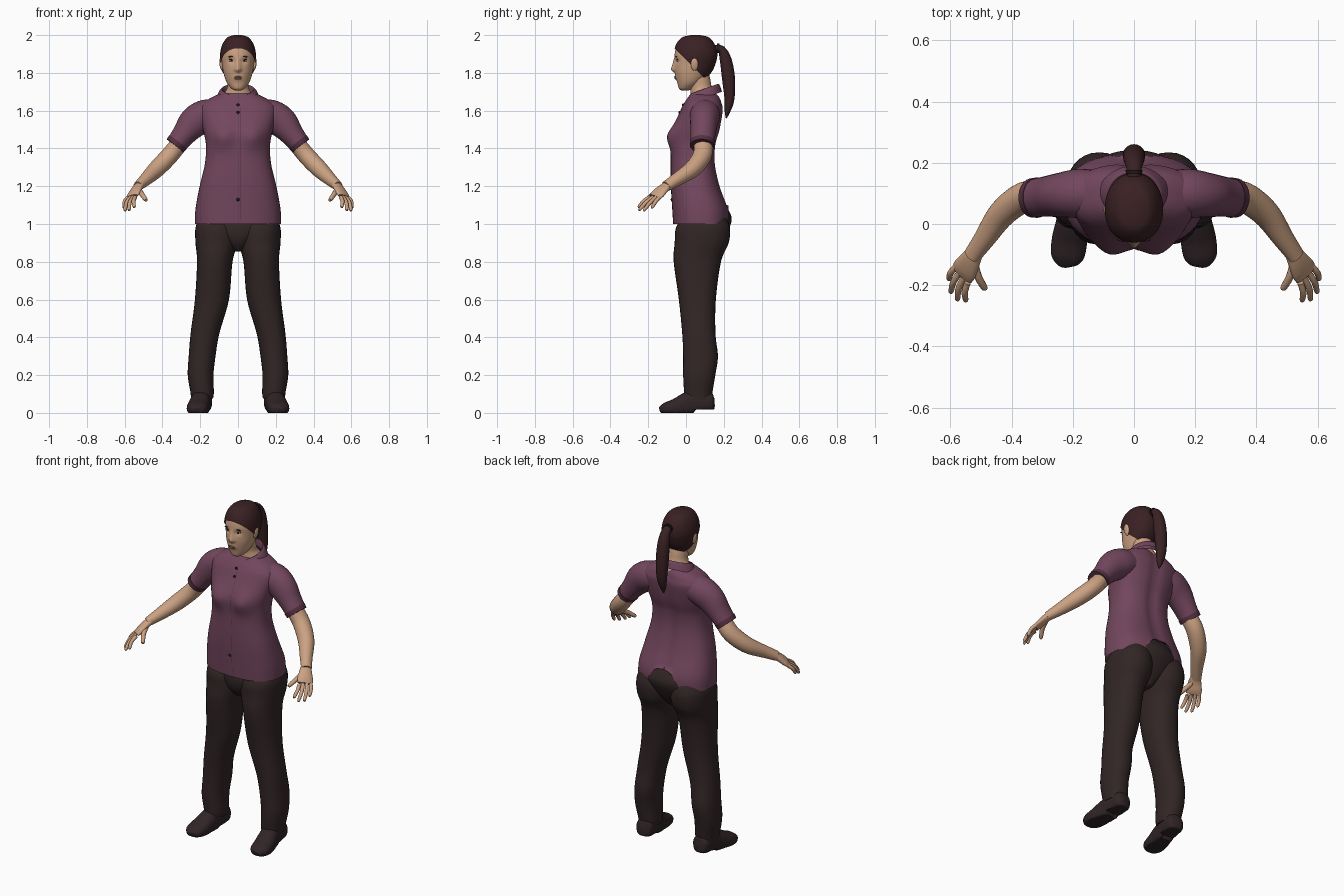
import bpy
import bmesh
import math
from mathutils import Vector, Matrix

default_cube = bpy.data.objects.get("Cube")
if default_cube:
    bpy.data.objects.remove(default_cube, do_unlink=True)

X_AXIS, Y_AXIS, Z_AXIS = Vector((1, 0, 0)), Vector((0, 1, 0)), Vector((0, 0, 1))


def make_material(name, red, green, blue):
    material = bpy.data.materials.new(name)
    material.use_nodes = True
    color = (red, green, blue, 1)
    material.diffuse_color = color
    material.node_tree.nodes["Principled BSDF"].inputs["Base Color"].default_value = color
    return material


SHIRT = make_material("plum cloth", .17, .062, .11)
TRIM = make_material("dark plum trim", .09, .03, .055)
PANTS = make_material("dark brown cloth", .032, .019, .019)
SHOE = make_material("dark leather", .03, .018, .02)
HAIR = make_material("dark brown hair", .042, .015, .017)
SKIN = make_material("skin", .6, .36, .225)
LIPS = make_material("lips", .36, .15, .11)
EYE = make_material("eye white", .5, .42, .36)
DARK = make_material("near black", .015, .01, .01)


def finish(name, bm, material, mirror=False):
    """Turn a bmesh into a smooth object, optionally mirrored across x."""
    bmesh.ops.recalc_face_normals(bm, faces=bm.faces)
    mesh = bpy.data.meshes.new(name)
    bm.to_mesh(mesh)
    bm.free()
    mesh.materials.append(material)
    obj = bpy.data.objects.new(name, mesh)
    bpy.context.collection.objects.link(obj)
    if mirror:
        modifier = obj.modifiers.new("Mirror", "MIRROR")
        modifier.use_mirror_merge = False
    bpy.ops.object.select_all(action="DESELECT")
    obj.select_set(True)
    bpy.context.view_layer.objects.active = obj
    bpy.ops.object.shade_smooth_by_angle(angle=math.radians(50))
    return obj


def smooth_rows(rows, steps):
    """Catmull-Rom interpolation of cross-section rows."""
    rows = [Vector(row) for row in rows]
    padded = [rows[0]] + rows + [rows[-1]]
    result = []
    for a, b, c, d in zip(padded, padded[1:], padded[2:], padded[3:]):
        for step in range(steps):
            t = step / steps
            result.append(b + (c - a) * (t / 2)
                          + (a * 2 - b * 5 + c * 4 - d) * (t * t / 2)
                          + (b * 3 - a - c * 3 + d) * (t ** 3 / 2))
    return result + [rows[-1]]


def loft_mesh(rows, ref=None, power=2, sides=32, steps=5, tweak=None, caps=True):
    """Skin rows of (x, y, z, radius u, radius v); rings lie flat unless ref is given."""
    bm = bmesh.new()
    sections = smooth_rows(rows, steps)
    centers = [Vector(s[:3]) for s in sections]
    rings = []
    for i, section in enumerate(sections):
        u, v = X_AXIS, Y_AXIS
        if ref is not None:
            tangent = centers[min(i + 1, len(centers) - 1)] - centers[max(i - 1, 0)]
            u = tangent.cross(ref).normalized()
            v = u.cross(tangent).normalized()
        ring = []
        for k in range(sides):
            angle = math.tau * k / sides
            c, s = math.cos(angle), math.sin(angle)
            c = math.copysign(abs(c) ** (2 / power), c)
            s = math.copysign(abs(s) ** (2 / power), s)
            point = centers[i] + u * (c * section[3]) + v * (s * section[4])
            if tweak:
                tweak(point)
            ring.append(bm.verts.new(point))
        rings.append(ring)
    for low, high in zip(rings, rings[1:]):
        for k in range(sides):
            n = (k + 1) % sides
            bm.faces.new((low[k], low[n], high[n], high[k]))
    if caps:
        bm.faces.new(rings[0])
        bm.faces.new(rings[-1])
    return bm


def loft(name, material, rows, mirror=False, **options):
    return finish(name, loft_mesh(rows, **options), material, mirror)


def blob(name, material, center, size, mirror=False, tilt=0):
    bm = bmesh.new()
    bmesh.ops.create_uvsphere(bm, u_segments=20, v_segments=12, radius=1)
    turn = Matrix.Rotation(tilt, 4, "Y")
    bmesh.ops.transform(bm, matrix=Matrix.Translation(center) @ turn
                        @ Matrix.Diagonal((*size, 1)), verts=bm.verts)
    return finish(name, bm, material, mirror)


def on_front(target, x, z):
    """Point on the front surface of a part."""
    bpy.context.view_layer.update()
    return target.ray_cast(Vector((x, -1, z)), Y_AXIS)[1]


# Shirt body with bust and a hem that rises at the back
def shape_shirt(p):
    if p.y < .04:
        p.y -= .03 * math.exp(-((abs(p.x) - .08) / .06) ** 2 - ((p.z - 1.46) / .06) ** 2)
    if p.y > .1:
        p.z = max(p.z, 1 + .1 * math.exp(-(p.x / .09) ** 4))
        p.y -= .012 * math.exp(-(p.x / .03) ** 2)


shirt = loft("shirt", SHIRT, [
    (0, .08, 1, .228, .148), (0, .075, 1.08, .225, .148), (0, .05, 1.2, .203, .13),
    (0, .037, 1.32, .175, .118), (0, .04, 1.42, .17, .118), (0, .055, 1.5, .185, .125),
    (0, .083, 1.6, .205, .113), (0, .09, 1.64, .185, .1), (0, .095, 1.67, .14, .085),
    (0, .095, 1.69, .095, .07)], power=2.5, sides=64, tweak=shape_shirt, caps=False)

# Sleeves and cuffs
loft("sleeves", SHIRT, [
    (.12, .1, 1.585, .075, .075), (.18, .1, 1.572, .084, .08), (.235, .095, 1.535, .082, .073),
    (.285, .09, 1.475, .064, .066), (.328, .085, 1.42, .055, .062)], mirror=True, ref=Y_AXIS)
loft("sleeve_cuffs", TRIM, [
    (.317, .086, 1.434, .059, .066), (.333, .085, 1.414, .057, .064)], mirror=True, ref=Y_AXIS)


# Folded collar, dipping at the front
def tilt_collar(p):
    p.z += .35 * (p.y - .09)
    if p.y < .08:
        p.z -= .03 * math.exp(-(p.x / .04) ** 2)


loft("collar", SHIRT, [
    (0, .09, 1.675, .078, .074), (0, .09, 1.712, .083, .078), (0, .09, 1.705, .097, .088),
    (0, .09, 1.665, .118, .1)], sides=48, tweak=tilt_collar, caps=False)

# Front placket edge and buttons
for i, height in enumerate((1.63, 1.59, 1.13)):
    blob(f"button_{i + 1}", DARK, on_front(shirt, 0, height), (.008, .005, .008))
placket = bmesh.new()
edge = []
for i in range(24):
    spot = on_front(shirt, .012, 1.02 + i * .026)
    edge.append([placket.verts.new(spot + Vector((dx, -.002, 0))) for dx in (-.001, .001)])
for low, high in zip(edge, edge[1:]):
    placket.faces.new((low[0], low[1], high[1], high[0]))
finish("placket_edge", placket, TRIM)

# Trousers
loft("trouser_legs", PANTS, [
    (.19, .065, .075, .058, .07), (.19, .065, .11, .062, .075), (.198, .07, .2, .068, .085),
    (.19, .077, .3, .071, .092), (.175, .068, .42, .076, .088), (.138, .06, .6, .09, .098),
    (.123, .06, .8, .094, .125), (.114, .083, .9, .111, .143), (.113, .09, .98, .112, .143),
    (.11, .1, 1.04, .09, .11)], mirror=True, power=2.2)
loft("trouser_seat", PANTS, [
    (0, .07, .855, .03, .07), (0, .075, .9, .1, .11), (0, .085, .96, .19, .135),
    (0, .1, 1.03, .19, .142), (0, .08, 1.1, .17, .128), (0, .06, 1.16, .15, .1)], sides=48)


# Shoes with flat soles
def flatten(p):
    p.z = max(p.z, .018 if p.y > .04 else 0)


loft("shoes", SHOE, [
    (.187, .15, .055, .02, .025), (.188, .135, .055, .047, .05), (.19, .08, .06, .053, .065),
    (.198, .02, .05, .053, .065), (.21, -.05, .03, .058, .048), (.217, -.105, .022, .054, .034),
    (.22, -.132, .018, .034, .02), (.22, -.14, .016, .01, .01)],
    mirror=True, ref=Z_AXIS, power=2.4, tweak=flatten)

# Bare arms and hands
loft("forearms", SKIN, [
    (.3, .09, 1.44, .045, .05), (.36, .087, 1.365, .047, .05), (.43, .035, 1.292, .045, .045),
    (.49, -.05, 1.235, .034, .035), (.53, -.105, 1.2, .025, .03)], mirror=True, ref=Y_AXIS)
across = Vector((.55, .83, 0))
knuckles = Vector((.562, -.165, 1.143))
loft("palms", SKIN, [
    (.515, -.085, 1.212, .022, .026), (.535, -.12, 1.187, .02, .036),
    (.552, -.148, 1.16, .018, .044), (*knuckles, .012, .042)], mirror=True, ref=across)
fingertips = {"index": (.55, -.253, 1.088), "middle": (.578, -.25, 1.072),
              "ring": (.6, -.225, 1.07), "little": (.606, -.182, 1.085)}


def digit(name, base, tip, radius):
    middle = base.lerp(tip, .5) + Vector((.006, 0, .006))
    end = base.lerp(tip, .93)
    loft(name, SKIN, [(*base, radius, radius), (*middle, radius, radius),
                      (*end, radius * .8, radius * .8), (*tip, .002, .002)],
         mirror=True, ref=across, sides=12)


for i, (name, tip) in enumerate(fingertips.items()):
    digit(name + "_fingers", knuckles + across * (.022 * i - .033), Vector(tip), .0105)
digit("thumbs", Vector((.522, -.125, 1.182)), Vector((.486, -.215, 1.125)), .013)

# Neck
loft("neck", SKIN, [
    (0, .1, 1.62, .085, .075), (0, .095, 1.68, .078, .07), (0, .08, 1.72, .058, .058),
    (0, .07, 1.77, .056, .058), (0, .06, 1.82, .055, .055)])


# Head with nose, eye sockets and mouth shaped into the surface
def shape_face(p):
    if p.y < 0:
        rise = max(0, min(1, (1.885 - p.z) / .065)) if p.z > 1.815 else max(0, (p.z - 1.797) / .018)
        width = .009 + .008 * rise
        p.y -= .021 * rise * math.exp(-(p.x / width) ** 2)
        p.y += .008 * math.exp(-((abs(p.x) - .034) / .018) ** 2 - ((p.z - 1.864) / .014) ** 2)
        p.y -= .006 * math.exp(-(p.x / .022) ** 2 - ((p.z - 1.775) / .014) ** 2)


head_rows = [
    (0, -.005, 1.708, .018, .02), (0, 0, 1.718, .036, .038), (0, .018, 1.75, .06, .064),
    (0, .035, 1.8, .077, .092), (0, .046, 1.85, .085, .105), (0, .05, 1.9, .088, .11),
    (0, .05, 1.95, .076, .097), (0, .05, 1.98, .05, .066), (0, .05, 1.993, .015, .02)]
head = loft("head", SKIN, head_rows, sides=96, steps=8, power=2.1, tweak=shape_face)
blob("ears", SKIN, (.088, .045, 1.845), (.01, .02, .034), mirror=True, tilt=.15)

# Facial details laid on the surface
eye_spot = on_front(head, .035, 1.865)
blob("eyes", EYE, eye_spot, (.014, .004, .006), mirror=True)
blob("irises", DARK, eye_spot + Vector((0, -.003, 0)), (.006, .003, .006), mirror=True)
blob("upper_lids", DARK, eye_spot + Vector((0, -.001, .006)), (.016, .004, .002), mirror=True)
blob("eyebrows", HAIR, on_front(head, .036, 1.886), (.019, .005, .003), mirror=True, tilt=.08)
blob("upper_lip", LIPS, on_front(head, 0, 1.779), (.022, .005, .004))
blob("lower_lip", LIPS, on_front(head, 0, 1.77), (.018, .005, .005))

# Hair cap cut along a slanted hairline
hair_rows = [(x, y, z + .007 * (z > 1.97), u + .007, v + .006) for x, y, z, u, v in head_rows]
cap = loft_mesh(hair_rows, sides=64, steps=8, power=2.1)
bmesh.ops.bisect_plane(cap, geom=cap.verts[:] + cap.edges[:] + cap.faces[:],
                       plane_co=(0, -.05, 1.92), plane_no=(0, 1, 1), clear_inner=True)
finish("hair_cap", cap, HAIR)

# Ponytail and tie
loft("ponytail", HAIR, [
    (0, .145, 1.925, .02, .022), (0, .188, 1.922, .022, .026), (0, .212, 1.86, .032, .034),
    (0, .226, 1.76, .034, .036), (0, .23, 1.66, .026, .03), (0, .22, 1.6, .016, .02),
    (0, .213, 1.56, .003, .004)], ref=X_AXIS)
loft("hair_tie", DARK, [
    (0, .164, 1.93, .025, .026), (0, .177, 1.93, .026, .028)], ref=X_AXIS)
